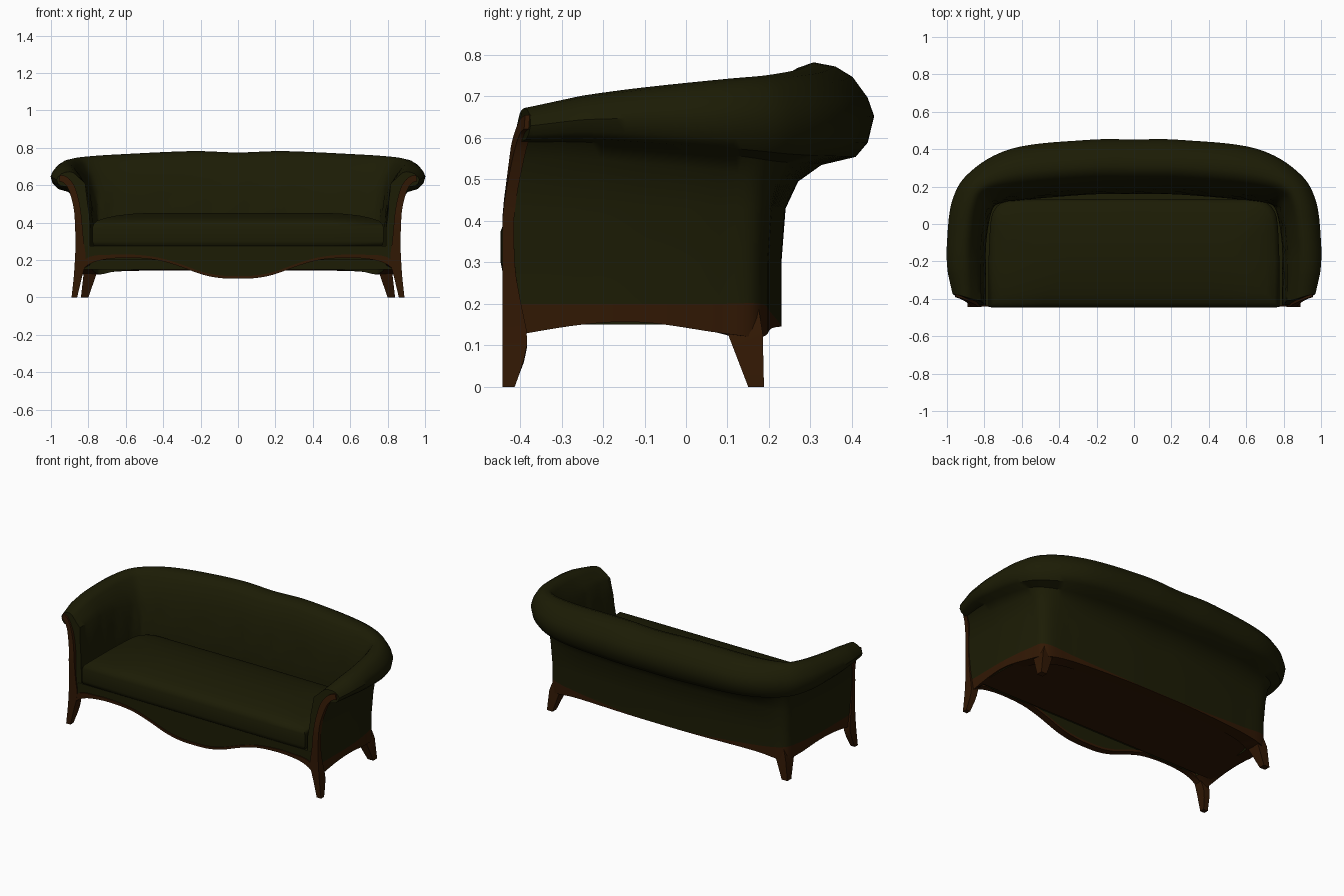
import bpy, bmesh, math
from mathutils import Vector

if "Cube" in bpy.data.objects:
    bpy.data.objects.remove(bpy.data.objects["Cube"])


def material(name, col):
    m = bpy.data.materials.new(name)
    m.diffuse_color = (*col, 1)
    m.use_nodes = True
    m.node_tree.nodes["Principled BSDF"].inputs["Base Color"].default_value = m.diffuse_color
    return m


GREEN = material("olive upholstery", (0.0115, 0.0115, 0.0015))
BROWN = material("brown wood", (0.031, 0.009, 0.0012))


def make(name, verts, faces, mats, idx=None, angle=40):
    me = bpy.data.meshes.new(name)
    me.from_pydata([tuple(v) for v in verts], [], faces)
    for m in mats:
        me.materials.append(m)
    if idx:
        me.polygons.foreach_set("material_index", idx)
    bm = bmesh.new()
    bm.from_mesh(me)
    bmesh.ops.recalc_face_normals(bm, faces=bm.faces)
    bm.to_mesh(me)
    bm.free()
    ob = bpy.data.objects.new(name, me)
    bpy.context.collection.objects.link(ob)
    bpy.ops.object.select_all(action='DESELECT')
    ob.select_set(True)
    bpy.context.view_layer.objects.active = ob
    bpy.ops.object.shade_smooth_by_angle(angle=math.radians(angle))
    return ob


def spline(pts, n):
    """Catmull-Rom through tuples, n samples per span"""
    p = [pts[0]] + list(pts) + [pts[-1]]
    out = []
    for i in range(1, len(p) - 2):
        for j in range(n):
            t = j / n
            out.append(tuple(
                0.5 * (2 * b + (c - a) * t + (2 * a - 5 * b + 4 * c - d) * t * t
                       + (3 * b - a - 3 * c + d) * t ** 3)
                for a, b, c, d in zip(p[i - 1], p[i], p[i + 1], p[i + 2])))
    return out + [tuple(pts[-1])]


def loft(rings):
    """Closed tube of faces joining equal rings, with end caps"""
    n = len(rings[0])
    faces = [(i * n + k, i * n + (k + 1) % n, (i + 1) * n + (k + 1) % n, (i + 1) * n + k)
             for i in range(len(rings) - 1) for k in range(n)]
    faces += [tuple(range(n)), tuple(range((len(rings) - 1) * n, len(rings) * n))]
    return [v for r in rings for v in r], faces


# Shell stations: wall x, y, outward nx, ny, roll width, top, roll bottom, rail top,
# wall bottom, extra inner thickness
half = [
    (.86, -.435, 1, 0, .11, .672, .59, .20, .12, 0),
    (.862, -.25, 1, 0, .135, .702, .59, .20, .15, 0),
    (.86, -.10, 1, 0, .14, .722, .578, .20, .155, 0),
    (.84, .08, .95, .3, .14, .742, .56, .20, .13, .01),
    (.80, .18, .7, .7, .125, .752, .545, .20, .12, .035),
    (.62, .205, .2, .98, .20, .765, .538, .178, .14, .01),
    (.25, .227, .03, 1, .222, .782, .535, .152, .145, 0),
    (0, .23, 0, 1, .222, .775, .535, .149, .145, 0)]
full = half + [(-s[0], s[1], -s[2]) + s[3:] for s in half[-2::-1]]
path = spline(full, 7)
ROLL = [(.09, .84), (.2, .95), (.36, 1), (.59, .96), (.77, .86), (.93, .66), (1, .48),
        (.93, .22), (.8, .08), (.43, 0)]

# Arms and back: one swept shell with rolled top and button dents inside
rings = []
for i, (x, y, nx, ny, w, zt, zr, zrail, zb, ex) in enumerate(path):
    dent = lambda ph: .009 * max(0, math.cos(i * math.pi / 3 + ph)) ** 2
    fade = min(1, max(0, (-.25 - y) / .185))
    sec = [(-.07, zb + .004 + .07 * fade), (-.07, .27), (-.07, .36), (-.066 + dent(0), .44),
           (-.056 + dent(math.pi / 2), .50), (-.043, zr + .02), (-.02, zr + (zt - zr) * .5)]
    sec = [(o - ex, z) for o, z in sec]
    sec += [(u * w - ex * (1 - u) * .7, zr + v * (zt - zr)) for u, v in ROLL]
    sec += [(.18 * w, zr - .04), (.01, .43), (0, .3), (0, zrail), (0, zb)]
    rings.append([(x + nx * o,
                   y + ny * o + fade * (max(0, z - .42) * .13 + max(0, o) * .3), z)
                  for o, z in sec])
verts, faces = loft(rings)
n = len(rings[0])
idx = [1 if f < (len(rings) - 1) * n and f % n >= n - 2 else 0 for f in range(len(faces))]
make("arms_and_back", verts, faces, [GREEN, BROWN], idx, 38)


# Seat deck and underside board follow the wall plan
def slab(name, front, inset, z0, z1, bottom):
    plan = [(s[0] - s[2] * inset, s[1] - s[3] * inset) for s in path if s[1] > front + .01]
    plan = [(plan[0][0], front)] + plan + [(plan[-1][0], front)]
    v, f = loft([[(a, b, z) for a, b in plan] for z in (z0, z1)])
    ids = [0] * len(f)
    ids[-2] = bottom
    make(name, v, f, [GREEN, BROWN], ids)


slab("seat_deck", -.41, .03, .20, .272, 0)
slab("underside_board", -.33, .01, .15, .205, 1)

# Seat cushion: rounded back corners, crowned top
outline = [(.778, -.445), (.778, -.2), (.77, -.02)]
outline += [(.65 + .115 * math.cos(a), .015 + .115 * math.sin(a))
            for a in [math.radians(d) for d in range(10, 91, 16)]]
outline += [(.3, .133), (0, .135)]
outline += [(-a, b) for a, b in outline[-2::-1]]
outline += [(a, -.447) for a in (-.5, -.2, .2, .5)]
rings = []
for d, z in [(.02, .268), (.004, .28), (0, .30), (0, .375), (.008, .395), (.025, .41),
             (.07, .425), (.13, .438), (.21, .447), (.27, .45)]:
    sx, sy = 1 - d / .775, 1 - d / .29
    rings.append([(a * sx, -.156 + (b + .156) * sy, z) for a, b in outline])
make("seat_cushion", *loft(rings), [GREEN], None, 60)

# Front apron: scalloped lower edge with a wood bead, wider toward the legs
edge = [(.83, .15), (.79, .18), (.72, .202), (.6, .212), (.45, .203), (.33, .172), (.2, .125),
        (.1, .104), (0, .10)]
edge = spline(edge + [(-a, b) for a, b in edge[-2::-1]], 4)
for name, bead, y0, y1, mat in [("apron_panel", False, -.436, -.405, GREEN),
                                ("apron_bead", True, -.442, -.40, BROWN)]:
    rings = []
    for a, b in edge:
        lo = b if bead else b + .008
        top = b + .014 + .03 * max(0, abs(a) - .45) + .15 * max(0, abs(a) - .7) if bead else .275
        rings.append([(a, y0, lo), (a, y1, lo), (a, y1, top), (a, y0, top)])
    make(name, *loft(rings), [mat])

# Front legs running up into the curled arm facings: x, z, half width, depth
FACING = [(.875, 0, .015, .03), (.858, .10, .021, .06), (.843, .20, .029, .045),
          (.847, .30, .022, .03), (.857, .45, .018, .028), (.872, .53, .018, .028),
          (.892, .59, .018, .028), (.922, .628, .018, .028), (.955, .638, .017, .025)]
curve = spline(FACING, 3)
for side, s in (("right", 1), ("left", -1)):
    rings = []
    for i, (x, z, hw, dep) in enumerate(curve):
        a, b = curve[max(0, i - 1)], curve[min(len(curve) - 1, i + 1)]
        t = Vector((b[0] - a[0], b[1] - a[1])).normalized()
        if z < .05:
            t = Vector((0, 1))
        ring = []
        for sg, back in ((1, 0), (-1, 0), (-1, 1), (1, 1)):
            px, pz = x + t.y * hw * sg, z - t.x * hw * sg
            py = -.443 + max(0, pz - .42) * .13 + max(0, px - .87) * .3 * (pz > .42) + back * dep
            ring.append((s * px, py, pz))
        rings.append(ring)
    make(side + "_front_leg_and_arm_facing", *loft(rings), [BROWN])

    # Back legs: tapered, at the rear corners
    rings = [[(s * x, y, z) for x, y in ((x0, y0), (x1, y0), (x1, y1), (x0, y1))]
             for x0, x1, y0, y1, z in ((.80, .84, .15, .188, 0), (.755, .825, .10, .185, .13),
                                       (.74, .805, .08, .175, .19))]
    make(side + "_back_leg", *loft(rings), [BROWN])
